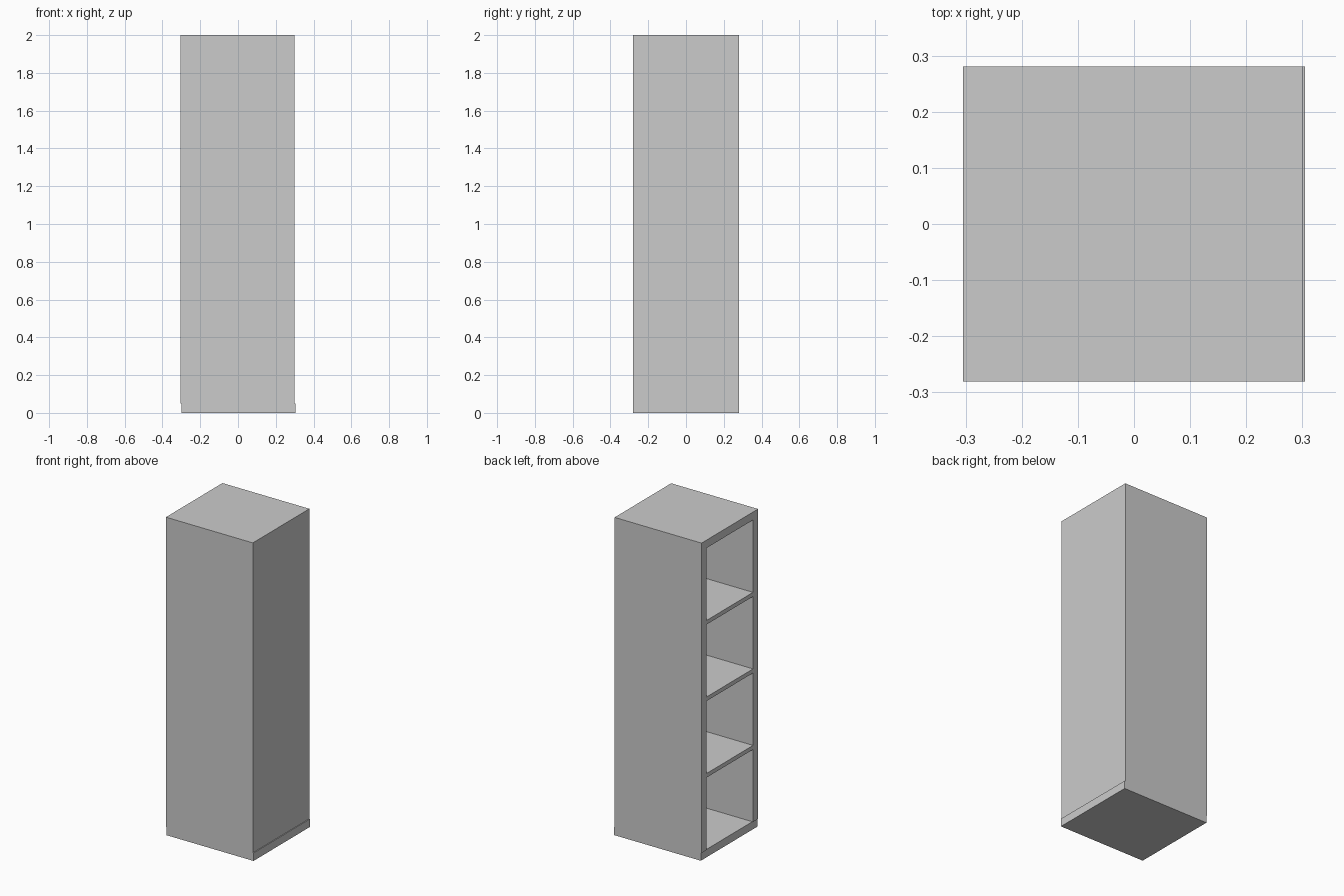
import bpy
import bmesh
from mathutils import Vector

if "Cube" in bpy.data.objects:
    bpy.data.objects.remove(bpy.data.objects["Cube"])

HALF_Y = 0.281          # half width of the open side
FRONT_X, BACK_X = -0.305, 0.30
HEIGHT, WALL, SHELF = 2.0, 0.05, 0.026
SHIFT = 0.005           # plinth sits slightly towards the closed side


def box(name, lo, hi):
    """Axis-aligned box between two corners."""
    lo, hi = Vector(lo), Vector(hi)
    bm = bmesh.new()
    bmesh.ops.create_cube(bm, size=1)
    bmesh.ops.scale(bm, vec=hi - lo, verts=bm.verts)
    bmesh.ops.translate(bm, vec=(lo + hi) / 2, verts=bm.verts)
    mesh = bpy.data.meshes.new(name)
    bm.to_mesh(mesh)
    bm.free()
    obj = bpy.data.objects.new(name, mesh)
    bpy.context.collection.objects.link(obj)
    return obj


# Cabinet shell, hollowed from the open -x side
shell = box("cabinet_shell", (FRONT_X, -HALF_Y, WALL), (BACK_X, HALF_Y, HEIGHT))
cutter = box("cavity_cutter", (FRONT_X - 0.1, -HALF_Y + WALL, -0.1),
             (BACK_X - WALL, HALF_Y - WALL, HEIGHT - WALL))
cutter.hide_render = True
cutter.hide_viewport = True
cut = shell.modifiers.new("cavity", "BOOLEAN")
cut.operation = "DIFFERENCE"
cut.solver = "EXACT"
cut.object = cutter

# Base board
box("base_board", (FRONT_X + SHIFT, -HALF_Y, 0), (BACK_X + SHIFT, HALF_Y, WALL))

# Three evenly spaced shelves
gap = (HEIGHT - 2 * WALL - 3 * SHELF) / 4
for i in range(3):
    z = WALL + gap + i * (gap + SHELF)
    box(f"shelf_{i + 1}", (FRONT_X, -HALF_Y + WALL, z),
        (BACK_X - WALL, HALF_Y - WALL, z + SHELF))
